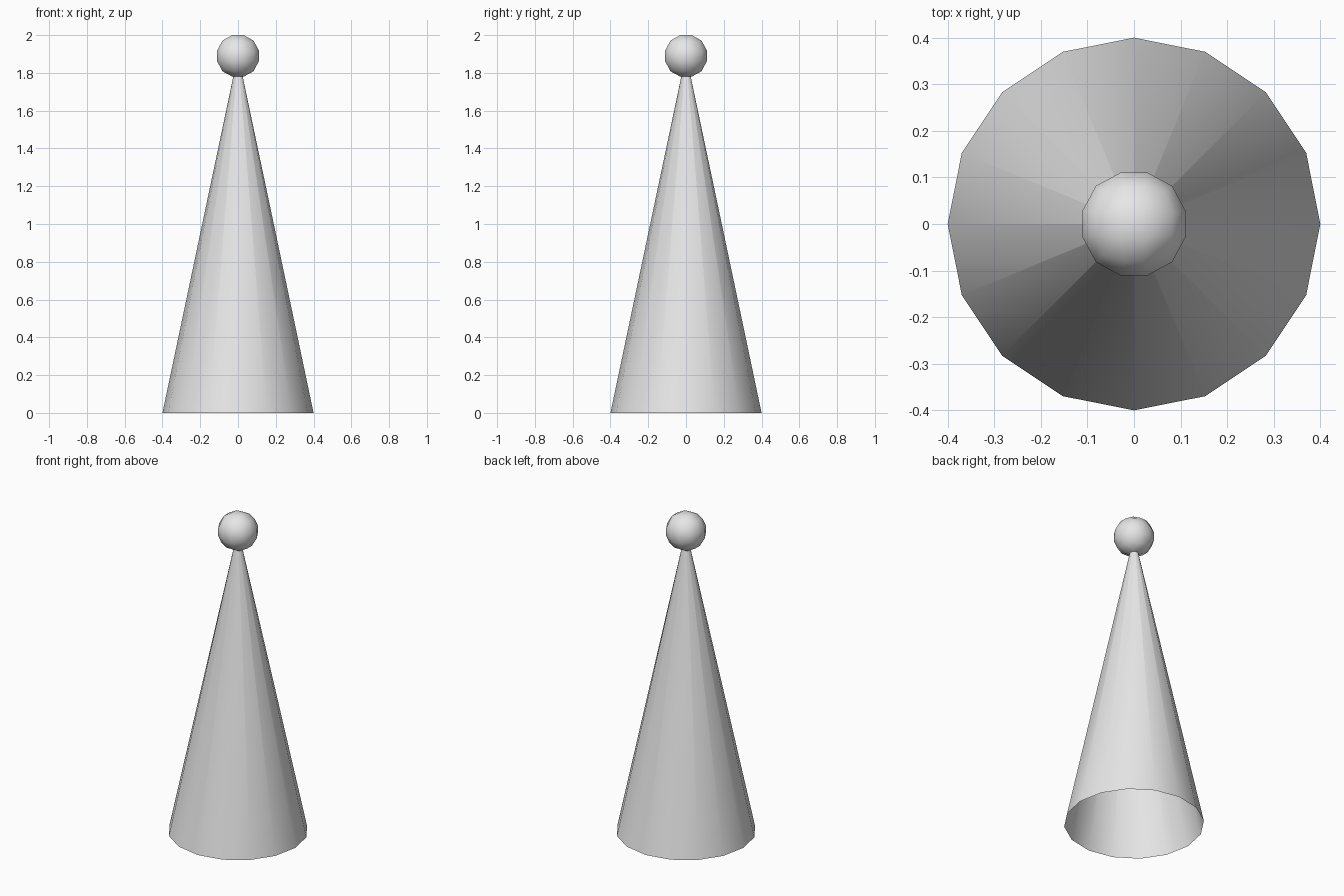
import bpy, bmesh, math
from mathutils import Vector

cube = bpy.data.objects.get("Cube")
if cube:
    bpy.data.objects.remove(cube)

# Single plain grey
grey = bpy.data.materials.new("light_grey")
grey.use_nodes = True
colour = (0.8, 0.8, 0.8, 1)
grey.diffuse_color = colour
grey.node_tree.nodes["Principled BSDF"].inputs["Base Color"].default_value = colour


def add_part(name, bm, location):
    mesh = bpy.data.meshes.new(name)
    bmesh.ops.recalc_face_normals(bm, faces=bm.faces)
    bm.to_mesh(mesh)
    bm.free()
    for face in mesh.polygons:
        face.use_smooth = True
    mesh.materials.append(grey)
    obj = bpy.data.objects.new(name, mesh)
    obj.location = location
    bpy.context.collection.objects.link(obj)
    return obj


BALL_Z, BALL_R = 1.89, 0.1177

# Hat cone: sixteen sides, open at the bottom, tip hidden in the ball
bm = bmesh.new()
bmesh.ops.create_cone(bm, cap_ends=False, segments=16,
                      radius1=0.4, radius2=0.002, depth=BALL_Z)
add_part("hat_cone", bm, (0, 0, BALL_Z / 2))

# Ball on the tip: a cube cut in three each way and rounded to a sphere
bm = bmesh.new()
bmesh.ops.create_cube(bm, size=2)
bmesh.ops.subdivide_edges(bm, edges=bm.edges[:], cuts=2, use_grid_fill=True)
for v in bm.verts:
    even = Vector([math.tan(c * math.pi / 4) for c in v.co])
    v.co = even.normalized() * BALL_R
add_part("tip_ball", bm, (0, 0, BALL_Z))
